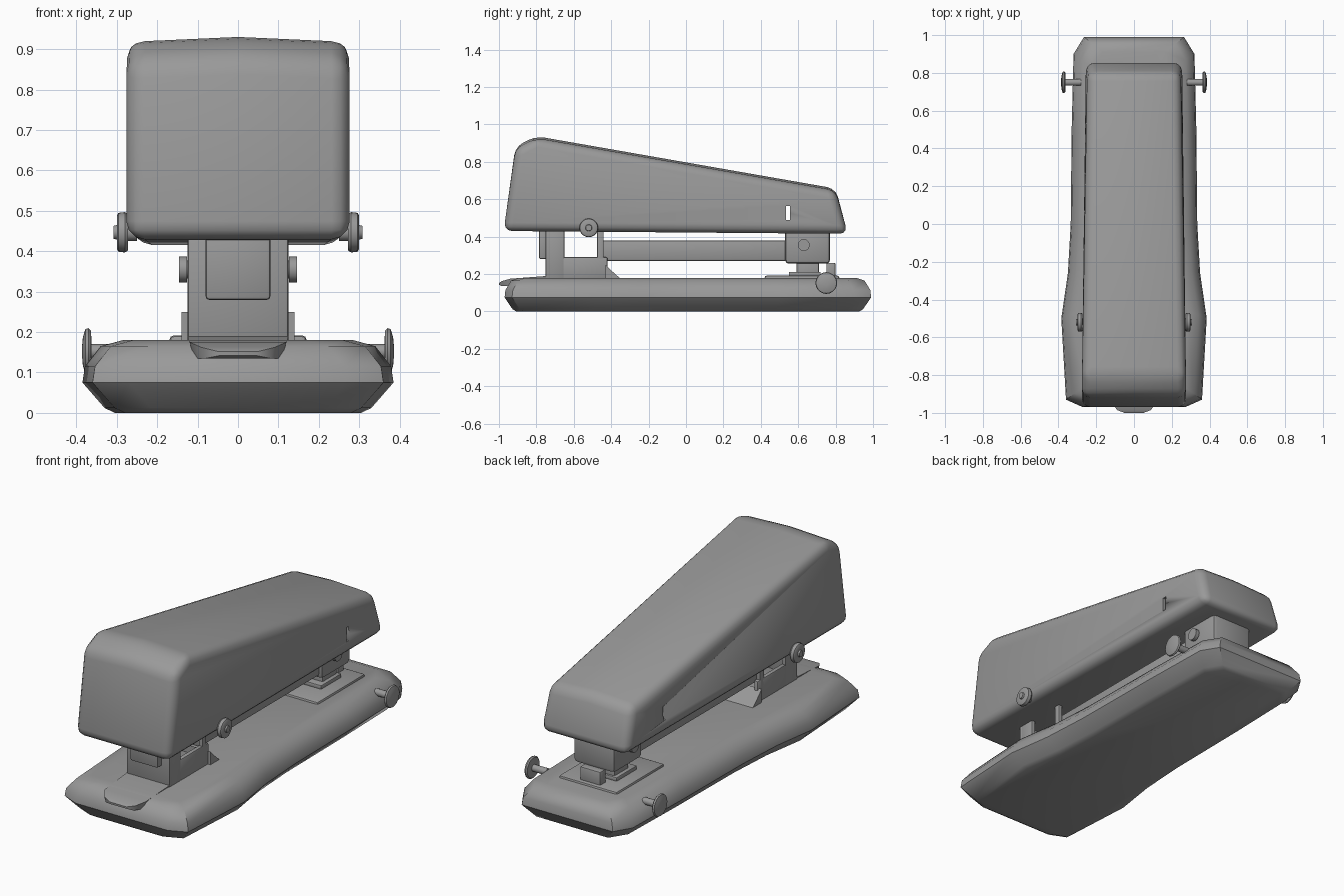
import bpy, bmesh, math
from mathutils import Matrix, Vector

if "Cube" in bpy.data.objects:
    bpy.data.objects.remove(bpy.data.objects["Cube"])

grey = bpy.data.materials.new("matte_grey")
grey.diffuse_color = (0.32, 0.32, 0.32, 1)
grey.use_nodes = True
grey.node_tree.nodes["Principled BSDF"].inputs["Base Color"].default_value = grey.diffuse_color


def finish(name, bm, bevel=0, segments=2, min_angle=25, smooth=35):
    """Bevel the hard edges, make the object, shade it."""
    bmesh.ops.recalc_face_normals(bm, faces=bm.faces)
    if bevel:
        edges = [e for e in bm.edges if e.calc_face_angle(0) > math.radians(min_angle)]
        bmesh.ops.bevel(bm, geom=edges, offset=bevel, segments=segments,
                        profile=0.5, affect='EDGES', clamp_overlap=True)
    me = bpy.data.meshes.new(name)
    bm.to_mesh(me)
    bm.free()
    me.materials.append(grey)
    ob = bpy.data.objects.new(name, me)
    bpy.context.collection.objects.link(ob)
    bpy.ops.object.select_all(action='DESELECT')
    ob.select_set(True)
    bpy.context.view_layer.objects.active = ob
    bpy.ops.object.shade_smooth_by_angle(angle=math.radians(smooth))
    return ob


def loft(rings):
    """Closed solid through equal-length rings of points."""
    bm = bmesh.new()
    rows = [[bm.verts.new(p) for p in r] for r in rings]
    n = len(rows[0])
    for a, b in zip(rows, rows[1:]):
        for i in range(n):
            j = (i + 1) % n
            bm.faces.new((a[i], a[j], b[j], b[i]))
    bm.faces.new(rows[0][::-1])
    bm.faces.new(rows[-1])
    return bm


def box(name, x, y, z, bevel=0.008):
    bm = bmesh.new()
    bmesh.ops.create_cube(bm, size=1)
    for v in bm.verts:
        v.co = Vector([lo + (c + 0.5) * (hi - lo) for c, (lo, hi) in zip(v.co, (x, y, z))])
    return finish(name, bm, bevel)


def turned(name, x_radius, y, z, side, sides=20):
    """Round part on the x axis from (x, radius) pairs, on the given side."""
    rings = [[(side * x, y + r * math.cos(2 * math.pi * i / sides),
               z + r * math.sin(2 * math.pi * i / sides)) for i in range(sides)]
             for x, r in x_radius]
    return finish(name, loft(rings))


# Base: waisted outline, lofted with a bulging edge
outline = [(0.27, -0.97), (0.36, -0.93), (0.385, -0.50), (0.35, -0.26), (0.335, 0.0),
           (0.33, 0.5), (0.32, 0.90), (0.265, 0.99)]
levels = [(0.0, 0.08), (0.012, 0.055), (0.075, 0.0), (0.115, 0.006), (0.165, 0.045), (0.18, 0.10)]
rings = []
for z, d in levels:
    half = [(w - d, y * (1 - 0.8 * d)) for w, y in outline]
    rings.append([(x, y, z) for x, y in half] + [(-x, y, z) for x, y in reversed(half)])
finish("base", loft(rings), smooth=40)

# Cover: sloping wedge, slightly crowned and narrowing to the back
profile = [(-0.975, 0.43), (-0.912, 0.87), (-0.80, 0.925), (0.80, 0.645), (0.865, 0.415)]


def cover_ring(side):
    pts = []
    for i, (y, z) in enumerate(profile):
        top = 0 < i < 4
        w = 0.277 - 0.02 * (y + 0.97) / 1.83 - (0.012 if top and y > 0 else 0)
        pts.append((side * w, y, z + (0.012 if side == 0 and top else 0)))
    return pts


cover = finish("cover", loft([cover_ring(s) for s in (-1, 0, 1)]), 0.045, 3, 28, 40)

# Small slot through the cover sides
cutter = box("slot_cutter", (-0.5, 0.5), (0.535, 0.555), (0.49, 0.565), 0)
cutter.hide_render = True
cutter.hide_viewport = True
cut = cover.modifiers.new("slot", 'BOOLEAN')
cut.operation = 'DIFFERENCE'
cut.object = cutter

# Front tongue lying over the nose of the base
tongue = []
for y, w, z0, z1 in [(-1.0, 0.05, 0.142, 0.152), (-0.985, 0.09, 0.135, 0.162),
                     (-0.94, 0.12, 0.135, 0.175), (-0.74, 0.125, 0.16, 0.19)]:
    tongue.append([(-w, y, z1), (w, y, z1), (w * 0.9, y, z0), (-w * 0.9, y, z0)])
finish("tongue", loft(tongue), smooth=50)

# Front guide: front plate, stepped nose, side frames around a window
box("guide_front_plate", (-0.125, 0.125), (-0.75, -0.72), (0.17, 0.46))
box("guide_nose", (-0.08, 0.08), (-0.785, -0.74), (0.28, 0.45))
box("guide_floor", (-0.12, 0.12), (-0.73, -0.42), (0.17, 0.21))
for s, label in ((-1, "left"), (1, "right")):
    x = tuple(sorted((s * 0.10, s * 0.125)))
    box(label + "_guide_front_rail", x, (-0.74, -0.65), (0.17, 0.45))
    box(label + "_guide_lower_rail", x, (-0.66, -0.42), (0.17, 0.29))
    box(label + "_guide_rear_rail", x, (-0.475, -0.44), (0.17, 0.45))
    # Cover knob
    turned(label + "_cover_knob", [(0.25, 0.022), (0.272, 0.022), (0.272, 0.045), (0.28, 0.05),
                                   (0.296, 0.048), (0.30, 0.04), (0.30, 0.018), (0.308, 0.016)],
           -0.52, 0.447, s)
    # Base knob on a thin axle
    turned(label + "_base_knob", [(0.28, 0.018), (0.362, 0.018), (0.364, 0.052), (0.37, 0.058),
                                  (0.378, 0.055), (0.384, 0.035), (0.386, 0.012)],
           0.75, 0.152, s)
    # Hinge pin
    turned(label + "_hinge_pin", [(0.10, 0.022), (0.126, 0.022), (0.126, 0.032), (0.146, 0.032)],
           0.63, 0.355, s, 12)

# Ramp behind the guide
ramp = [[(x, -0.43, 0.17), (x, -0.43, 0.25), (x, -0.395, 0.215), (x, -0.35, 0.175)]
        for x in (-0.14, 0.14)]
finish("ramp", loft(ramp))

# Magazine bar
box("magazine", (-0.10, 0.10), (-0.46, 0.72), (0.27, 0.38), 0.012)

# Rear hinge: block, neck, rear tab and mounting pad
box("hinge_block", (-0.12, 0.12), (0.53, 0.77), (0.255, 0.45), 0.02)
box("hinge_neck", (-0.08, 0.08), (0.59, 0.71), (0.17, 0.27))
box("hinge_rear_tab", (-0.06, 0.06), (0.75, 0.80), (0.17, 0.26))
box("mounting_pad", (-0.17, 0.17), (0.42, 0.82), (0.16, 0.192), 0.012)
box("hinge_spring_plate", (-0.10, 0.10), (0.55, 0.72), (0.19, 0.212), 0.005)
